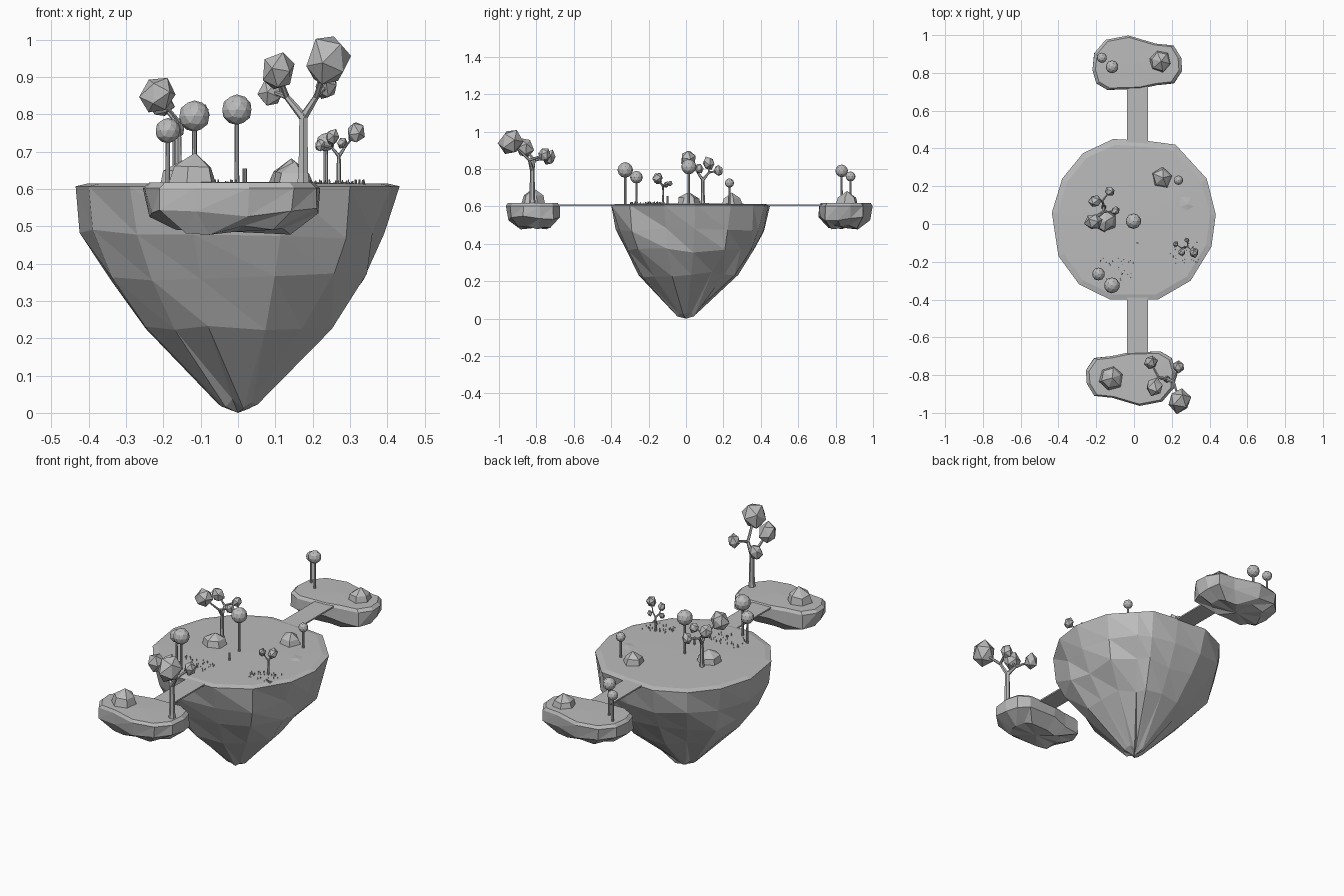
import bpy, bmesh, math, random
from mathutils import Vector, Matrix

if "Cube" in bpy.data.objects:
    bpy.data.objects.remove(bpy.data.objects["Cube"])

random.seed(4)
grey = bpy.data.materials.new("stone_grey")
grey.diffuse_color = (0.5, 0.5, 0.5, 1)
grey.use_nodes = True
grey.node_tree.nodes["Principled BSDF"].inputs["Base Color"].default_value = grey.diffuse_color


def finish(name, bm):
    bmesh.ops.recalc_face_normals(bm, faces=bm.faces)
    me = bpy.data.meshes.new(name)
    bm.to_mesh(me)
    bm.free()
    me.materials.append(grey)
    ob = bpy.data.objects.new(name, me)
    bpy.context.collection.objects.link(ob)
    return ob


def rod(bm, a, b, r1, r2, sides=6):
    """Tapered stick between two points."""
    a, b = Vector(a), Vector(b)
    d = b - a
    m = Matrix.Translation((a + b) / 2) @ d.to_track_quat('Z', 'Y').to_matrix().to_4x4()
    bmesh.ops.create_cone(bm, cap_ends=True, segments=sides, radius1=r1, radius2=r2,
                          depth=d.length, matrix=m)


def island(name, outline, centre, levels, top_z, bottom, jitter):
    """Outline swept down through (scale, z) levels, closed by a top and bottom point."""
    bm = bmesh.new()
    cx, cy = centre
    rings = []
    for i, (s, z) in enumerate(levels):
        ring = []
        for x, y in outline:
            k = s * (1 + random.uniform(-jitter, jitter) * (z < levels[0][1] - 0.03))
            dz = random.uniform(-jitter, jitter) * 0.25 if z < levels[0][1] - 0.03 else 0
            ring.append(bm.verts.new((cx + (x - cx) * k, cy + (y - cy) * k, z + dz)))
        rings.append(ring)
    n = len(outline)
    top = bm.verts.new((cx, cy, top_z))
    low = bm.verts.new(bottom)
    for j in range(n):
        k = (j + 1) % n
        bm.faces.new((top, rings[0][j], rings[0][k]))
        bm.faces.new((low, rings[-1][k], rings[-1][j]))
        for a, b in zip(rings, rings[1:]):
            bm.faces.new((a[j], b[j], b[k]))
            bm.faces.new((a[j], b[k], a[k]))
    return finish(name, bm)


# main floating island
main = [(-.11, .45), (-.27, .375), (-.38, .24), (-.435, .06), (-.40, -.17), (-.29, -.32),
        (-.127, -.40), (.127, -.40), (.30, -.30), (.41, -.12), (.433, .05), (.385, .24),
        (.275, .36), (.22, .42), (.07, .44)]
island("main_island", main, (0, 0),
       [(.93, .614), (1, .607), (.93, .48), (.82, .36), (.60, .235), (.12, .025)],
       .615, (0, 0, 0), .06)

# two small islands, the back one turned half a circle
small = [(-.255, -.775), (-.21, -.71), (-.12, -.70), (-.03, -.68), (.14, -.675), (.20, -.71),
         (.22, -.78), (.21, -.87), (.15, -.94), (.03, -.963), (-.115, -.92), (-.21, -.91),
         (-.25, -.845)]
front = island("front_island", small, (-.01, -.82),
               [(.93, .617), (1, .602), (.96, .54), (.62, .49)], .619, (-.01, -.81, .485), .06)
back = bpy.data.objects.new("back_island", front.data)
bpy.context.collection.objects.link(back)
back.rotation_euler.z = math.pi
back.location.y = .035

# flat bridges
for name, y0, y1 in (("front_bridge", -.73, -.37), ("back_bridge", .40, .77)):
    bm = bmesh.new()
    bmesh.ops.create_cube(bm, size=1, matrix=Matrix.Translation((.018, (y0 + y1) / 2, .606))
                          @ Matrix.Diagonal((.11, y1 - y0, .008, 1)))
    finish(name, bm)


# faceted rocks
def rock(name, x, y, z, r, h, sides=6, turn=0.0):
    bm = bmesh.new()
    rings = []
    for s, t in ((1, -.01), (.78, h * .5)):
        rings.append([])
        for i in range(sides):
            a = turn + math.tau * i / sides
            k = r * s * random.uniform(.88, 1.1)
            rings[-1].append(bm.verts.new((x + k * math.cos(a), y + k * math.sin(a),
                                           z + t * random.uniform(.85, 1.15))))
    for v in [bm.verts.new((x + .1 * r, y, z + h))]:
        for i in range(sides):
            j = (i + 1) % sides
            bm.faces.new((rings[0][i], rings[0][j], rings[1][j], rings[1][i]))
            bm.faces.new((rings[1][i], rings[1][j], v))
    bm.faces.new(rings[0])
    finish(name, bm)


rock("front_rock", -.122, -.815, .617, .07, .08, 6, .3)
rock("back_rock", .137, .862, .617, .062, .065, 6, .8)
rock("left_rock", -.155, .015, .612, .066, .065, 6, .5)
rock("right_rock", .147, .245, .612, .06, .062, 5, .2)
rock("low_rock", .275, .105, .606, .07, .013, 5, 1.0)


# round trees: thin trunk and faceted ball
def round_tree(name, x, y, z, r):
    bm = bmesh.new()
    rod(bm, (x, y, .605), (x, y, z), .0065, .0055, 8)
    bmesh.ops.create_icosphere(bm, subdivisions=2, radius=r, matrix=Matrix.Translation((x, y, z)))
    finish(name, bm)


for i, t in enumerate([(-.003, .015, .812, .041), (-.117, -.325, .795, .042),
                       (-.188, -.265, .756, .034), (.235, .232, .725, .025),
                       (-.116, .832, .79, .034), (-.17, .88, .76, .027)]):
    round_tree(f"round_tree_{i + 1}", *t)


# branched tree: forked trunk carrying four angular crowns, reused at three sizes
bm = bmesh.new()
left, right, fork = (-.045, .01, .235), (.035, -.015, .235), (0, 0, .18)
rod(bm, (0, 0, -.012), (0, 0, .03), .021, .015)
rod(bm, (0, 0, .03), (0, 0, .19), .015, .012)
rod(bm, fork, left, .012, .008)
rod(bm, fork, right, .012, .008)
crowns = [(right, (.065, -.115, .33), .072), (left, (-.068, -.04, .30), .054),
          (left, (-.087, .09, .25), .042), (right, (.062, .067, .265), .038)]
for start, c, r in crowns:
    rod(bm, start, c, .008, .005)
    m = (Matrix.Translation(c) @ Matrix.Rotation(random.uniform(0, 3), 4, 'Z')
         @ Matrix.Rotation(.5, 4, 'X') @ Matrix.Diagonal((.9, .9, 1.08, 1)))
    ball = bmesh.ops.create_icosphere(bm, subdivisions=1, radius=r, matrix=m)["verts"]
    for v in ball:
        v.co += (v.co - Vector(c)) * random.uniform(-.12, .06)
big = finish("front_branched_tree", bm)
big.location = (.175, -.822, .612)
for name, loc, turn, s in (("middle_branched_tree", (-.16, .09, .612), -65, .72),
                           ("small_branched_tree", (.270, -.122, .612), 28, .42)):
    ob = bpy.data.objects.new(name, big.data)
    bpy.context.collection.objects.link(ob)
    ob.location, ob.scale = loc, (s, s, s)
    ob.rotation_euler.z = math.radians(turn)

# grass blades in two patches
for name, x, y, rx, ry in (("left_grass", -.09, -.24, .09, .06), ("right_grass", .265, -.15, .075, .06)):
    bm = bmesh.new()
    for i in range(36):
        px, py = x + random.uniform(-rx, rx), y + random.uniform(-ry, ry)
        rod(bm, (px, py, .608), (px, py, random.uniform(.618, .626)), .003, .0015, 4)
    finish(name, bm)

# little post
bm = bmesh.new()
rod(bm, (.018, -.10, .606), (.018, -.10, .655), .0055, .0055, 8)
finish("post", bm)
